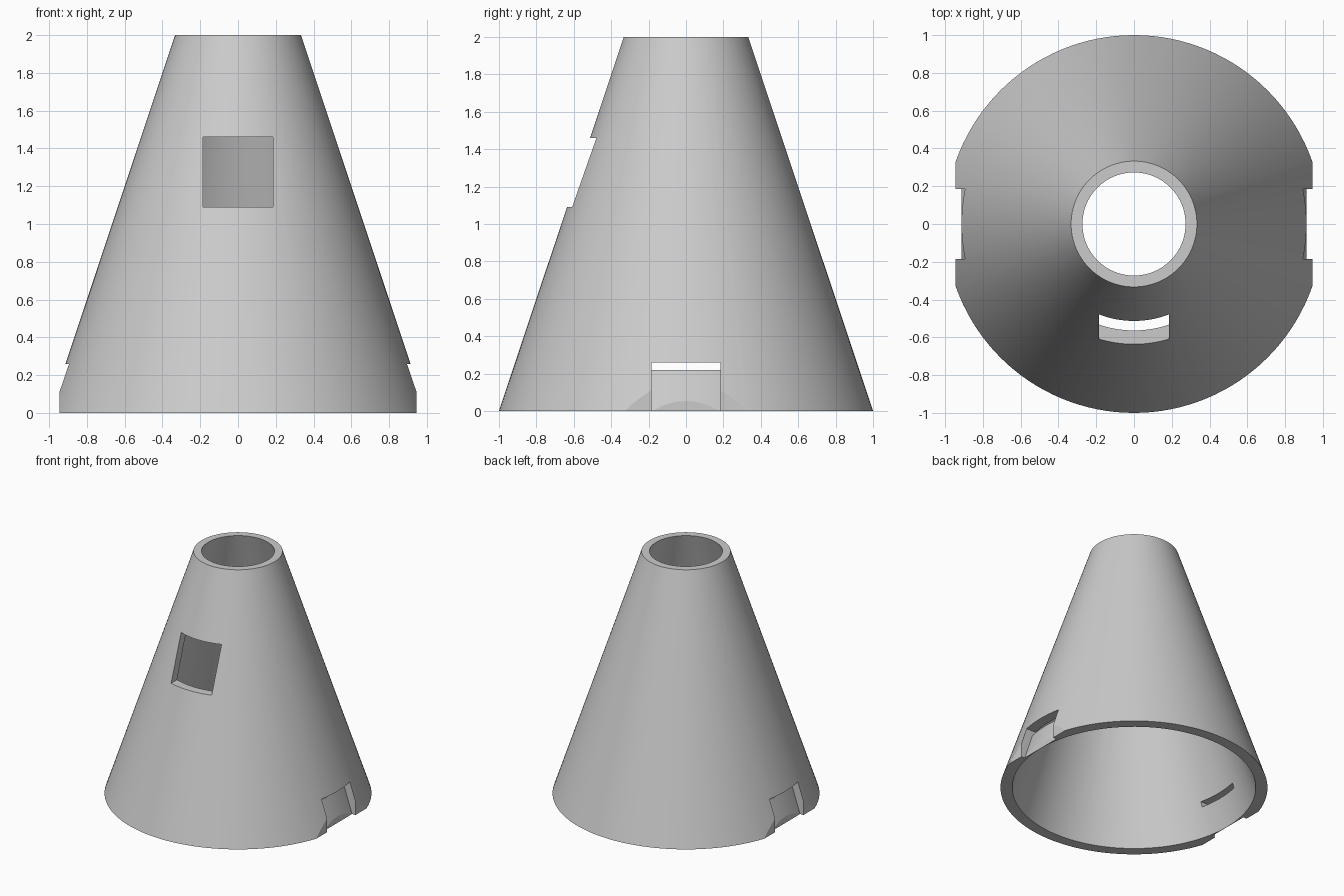
import bpy, bmesh, math

if "Cube" in bpy.data.objects:
    bpy.data.objects.remove(bpy.data.objects["Cube"])

SEG = 128
grey = bpy.data.materials.new("plain grey")
grey.diffuse_color = (0.6, 0.6, 0.6, 1)
grey.use_nodes = True
grey.node_tree.nodes["Principled BSDF"].inputs["Base Color"].default_value = grey.diffuse_color


def make_object(name, bm):
    bmesh.ops.recalc_face_normals(bm, faces=bm.faces)
    mesh = bpy.data.meshes.new(name)
    bm.to_mesh(mesh)
    bm.free()
    mesh.materials.append(grey)
    ob = bpy.data.objects.new(name, mesh)
    bpy.context.collection.objects.link(ob)
    return ob


def revolve(name, profile):
    """Spin a closed (radius, z) profile around z."""
    bm = bmesh.new()
    rings = []
    for i in range(SEG):
        a = 2 * math.pi * i / SEG
        rings.append([bm.verts.new((r * math.cos(a), r * math.sin(a), z)) for r, z in profile])
    n = len(profile)
    for i in range(SEG):
        p, q = rings[i], rings[(i + 1) % SEG]
        for j in range(n):
            k = (j + 1) % n
            bm.faces.new((p[j], q[j], q[k], p[k]))
    return make_object(name, bm)


def box(name, lo, hi):
    bm = bmesh.new()
    bmesh.ops.create_cube(bm, size=1)
    for v in bm.verts:
        v.co = [(l + h) / 2 + c * (h - l) for c, l, h in zip(v.co, lo, hi)]
    ob = make_object(name, bm)
    ob.hide_render = True
    return ob


def cut(ob, cutter, operation='DIFFERENCE'):
    """Apply a boolean and remove its cutter."""
    mod = ob.modifiers.new("cut", 'BOOLEAN')
    mod.operation, mod.solver, mod.object = operation, 'EXACT', cutter
    bpy.context.view_layer.objects.active = ob
    bpy.ops.object.modifier_apply(modifier=mod.name)
    bpy.data.objects.remove(cutter)


def smooth(ob):
    bpy.ops.object.select_all(action='DESELECT')
    ob.select_set(True)
    bpy.context.view_layer.objects.active = ob
    bpy.ops.object.shade_smooth_by_angle(angle=math.radians(15))


R0, R1 = 1.0, 0.333      # outer radii, bottom and top
I0, I1 = 0.912, 0.273    # inner radii
W = 0.185                # half width of all openings

# Hollow cone shell with trimmed sides
shell = revolve("cone_shell", [(R0, 0), (R1, 2), (I1, 2), (I0, 0)])
cut(shell, box("side_trim", (-0.945, -2, -1), (0.945, 2, 3)), 'INTERSECT')

# Front window
cut(shell, box("window_cutter", (-W, -1.2, 1.09), (W, -0.1, 1.46)))

# Side recesses
for s in (-1, 1):
    xs = sorted((s * 0.6, s * 1.2))
    cut(shell, box("recess_cutter", (xs[0], -W, -0.2), (xs[1], W, 0.26)))
smooth(shell)

# Thin wall behind each recess, leaving a slot above it
TOP = 0.22
inner_top = I0 + (I1 - I0) * TOP / 2
for s, side in ((-1, "left"), (1, "right")):
    wall = revolve(side + "_recess_wall",
                   [(0.932, 0), (0.932 - 0.333 * TOP, TOP), (inner_top, TOP), (I0, 0)])
    xs = sorted((s * 0.6, s * 0.914))
    cut(wall, box("wall_trim", (xs[0], -W, -0.2), (xs[1], W, 0.5)), 'INTERSECT')
    smooth(wall)
